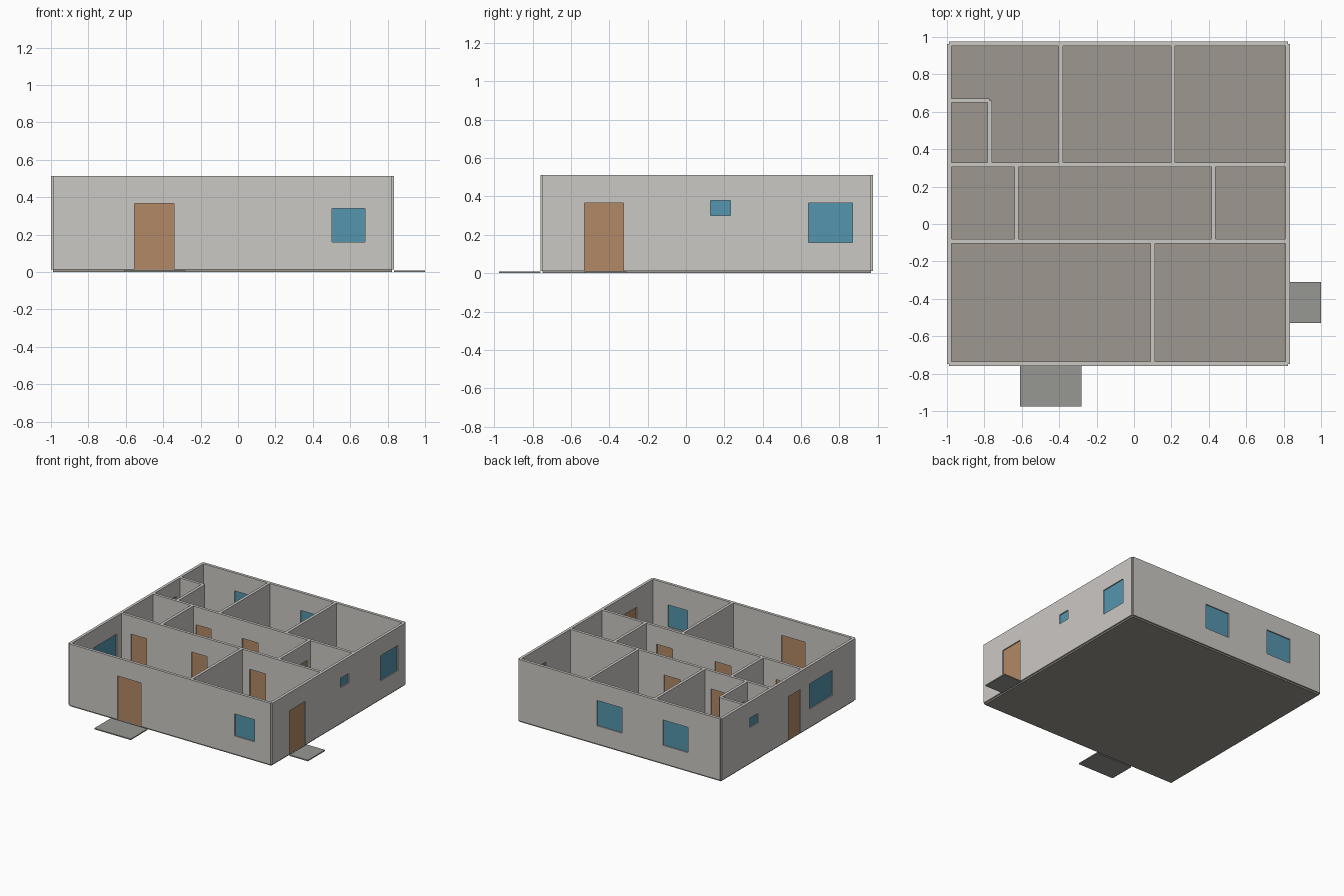
import bpy, bmesh

if "Cube" in bpy.data.objects:
    bpy.data.objects.remove(bpy.data.objects["Cube"])

BASE, TOP, T = 0.012, 0.512, 0.023      # wall foot, wall head, wall thickness
DOOR_TOP = 0.366
PANEL_T = 0.006

# Centre lines of the outer walls
XL, XR, YF, YB = -0.9885, 0.8225, -0.7475, 0.9635


def material(name, rgb):
    m = bpy.data.materials.new(name)
    m.diffuse_color = (*rgb, 1)
    m.use_nodes = True
    m.node_tree.nodes["Principled BSDF"].inputs["Base Color"].default_value = m.diffuse_color
    return m


WALL = material("plaster", (0.60, 0.58, 0.55))
FLOOR = material("floor_grey", (0.34, 0.31, 0.28))
STEP = material("step_grey", (0.31, 0.31, 0.29))
WOOD = material("door_wood", (0.45, 0.25, 0.13))
GLASS = material("window_glass", (0.09, 0.30, 0.42))


def finish(bm, name, mat):
    bmesh.ops.recalc_face_normals(bm, faces=bm.faces[:])
    me = bpy.data.meshes.new(name)
    bm.to_mesh(me)
    bm.free()
    me.materials.append(mat)
    ob = bpy.data.objects.new(name, me)
    bpy.context.collection.objects.link(ob)


def box(name, lo, hi, mat):
    bm = bmesh.new()
    bmesh.ops.create_cube(bm, size=1)
    for v in bm.verts:
        v.co = [a + (b - a) * (c + 0.5) for a, b, c in zip(lo, hi, v.co)]
    finish(bm, name, mat)


def wall(name, axis, pos, a, b, openings=()):
    """Wall along an axis; each opening is (kind, start, end, bottom, top)."""
    def point(u, d, z):
        return (u, pos + d, z) if axis == 'x' else (pos + d, u, z)

    us = sorted({a, b, *[v for o in openings for v in o[1:3]]})
    zs = sorted({BASE, TOP, *[v for o in openings for v in o[3:5]]})
    bm = bmesh.new()
    grid = {(u, z): bm.verts.new(point(u, -T / 2, z)) for u in us for z in zs}
    for u0, u1 in zip(us, us[1:]):
        for z0, z1 in zip(zs, zs[1:]):
            um, zm = (u0 + u1) / 2, (z0 + z1) / 2
            if not any(o[1] < um < o[2] and o[3] < zm < o[4] for o in openings):
                bm.faces.new([grid[u0, z0], grid[u1, z0], grid[u1, z1], grid[u0, z1]])
    bmesh.ops.delete(bm, geom=[v for v in bm.verts if not v.link_faces], context='VERTS')
    new = bmesh.ops.extrude_face_region(bm, geom=bm.faces[:], use_keep_orig=True)["geom"]
    shift = (0, T, 0) if axis == 'x' else (T, 0, 0)
    bmesh.ops.translate(bm, vec=shift,
                        verts=[g for g in new if isinstance(g, bmesh.types.BMVert)])
    finish(bm, name, WALL)
    # Thin leaf or pane in the middle of each opening
    for i, (kind, u0, u1, z0, z1) in enumerate(openings):
        box(f"{name}_{kind}_{i + 1}", point(u0, -PANEL_T / 2, z0),
            point(u1, PANEL_T / 2, z1), WOOD if kind == "door" else GLASS)


def door(a, b):
    return ("door", a, b, BASE, DOOR_TOP)


def window(a, b, z0=0.16, z1=DOOR_TOP):
    return ("window", a, b, z0, z1)


def vent(a, b):
    return window(a, b, 0.302, 0.38)


# Floor slab and entrance steps
box("floor_slab", (XL, YF, 0), (XR, YB, BASE), FLOOR)
box("front_step", (-0.61, -0.975, 0), (-0.282, YF - T / 2, 0.009), STEP)
box("side_step", (XR + T / 2, -0.53, 0), (1.0, -0.31, 0.009), STEP)

# Outer walls, ending on the centre lines so the corners are notched
wall("front_wall", 'x', YF, XL, XR, [door(-0.553, -0.343), window(0.502, 0.679, 0.16, 0.34)])
wall("back_wall", 'x', YB, XL, XR, [window(-0.70, -0.475), window(-0.105, 0.12)])
wall("right_wall", 'y', XR, YF, YB, [door(-0.528, -0.325), vent(0.128, 0.232), window(0.638, 0.867)])
wall("left_wall", 'y', XL, YF, YB, [window(-0.455, -0.157), door(-0.045, 0.11), vent(0.50, 0.603)])

# Long inner walls on both sides of the hall
Y1, Y2 = -0.092, 0.317
wall("hall_front_wall", 'x', Y1, XL, XR,
     [door(-0.89, -0.752), door(-0.348, -0.205), door(0.178, 0.32)])
wall("hall_back_wall", 'x', Y2, XL, XR,
     [door(-0.592, -0.455), door(-0.176, -0.032), door(0.25, 0.39)])

# Cross walls between rooms
wall("living_kitchen_wall", 'y', 0.100, YF, Y1)
wall("hall_left_wall", 'y', -0.628, Y1, Y2)
wall("hall_right_wall", 'y', 0.425, Y1, Y2, [door(0.13, 0.27)])
wall("bedroom_wall_left", 'y', -0.391, Y2, YB)
wall("bedroom_wall_right", 'y', 0.208, Y2, YB)

# Small corner bathroom
wall("bathroom_back_wall", 'x', 0.66, XL, -0.772)
wall("bathroom_side_wall", 'y', -0.772, Y2, 0.66, [door(0.36, 0.49)])
